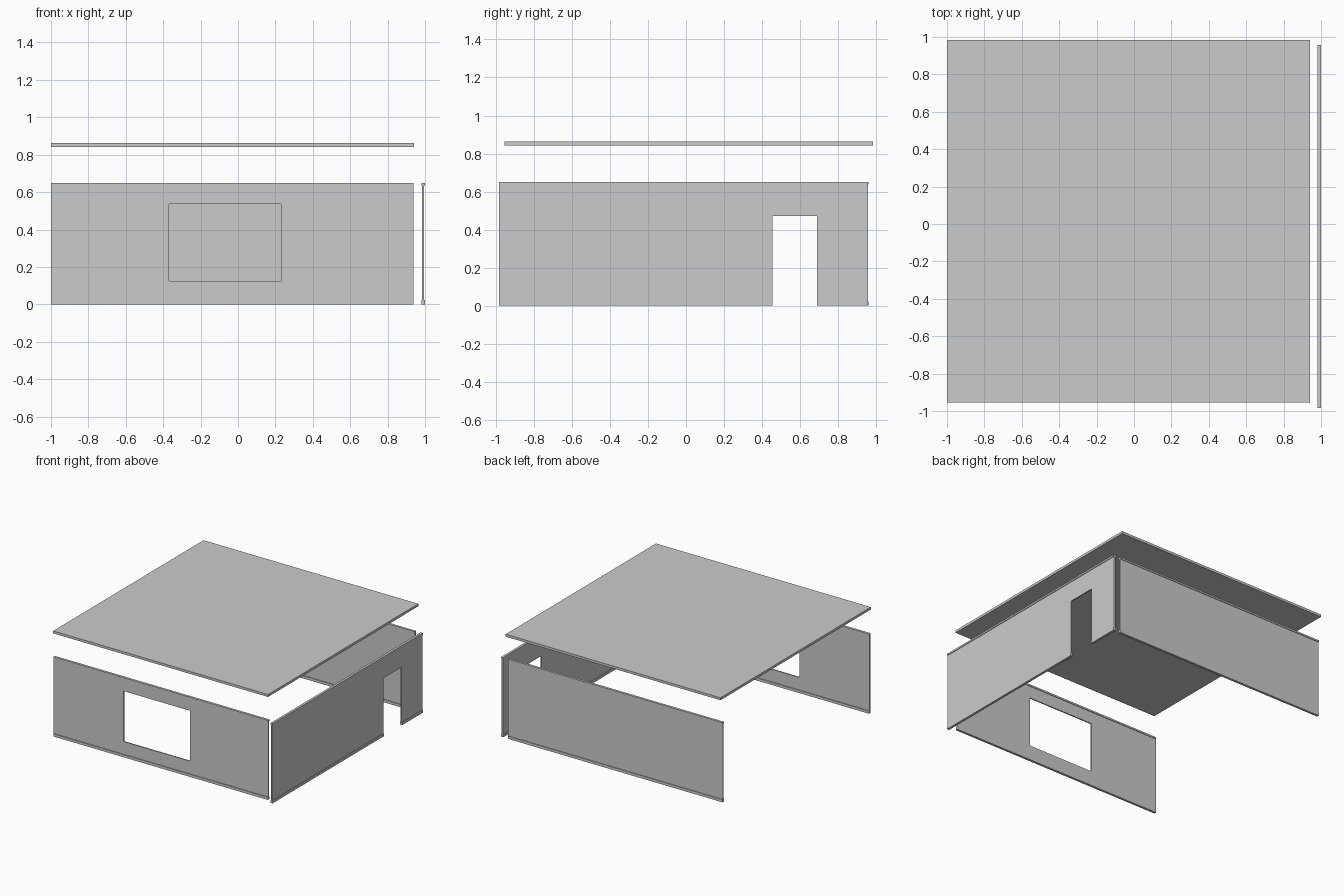
import bpy, bmesh
from mathutils import Matrix, Vector

if "Cube" in bpy.data.objects:
    bpy.data.objects.remove(bpy.data.objects["Cube"])

H, RAIL, TOP_RAIL = 0.65, 0.022, 0.014   # wall height, bottom and top rail heights
HALF, PANEL = 0.010, 0.005               # half thickness of rails and of panel


def box(name, lo, hi):
    bm = bmesh.new()
    bmesh.ops.create_cube(bm, size=1)
    lo, hi = Vector(lo), Vector(hi)
    for v in bm.verts:
        v.co = Vector([(lo[i] + hi[i]) / 2 + v.co[i] * (hi[i] - lo[i]) for i in range(3)])
    return finish(name, bm)


def finish(name, bm):
    bmesh.ops.recalc_face_normals(bm, faces=bm.faces)
    me = bpy.data.meshes.new(name)
    bm.to_mesh(me)
    bm.free()
    ob = bpy.data.objects.new(name, me)
    bpy.context.collection.objects.link(ob)
    return ob


def wall(name, start, end, center, along_x):
    """Panel with a projecting rail at top and bottom, extruded along its length."""
    half = [(HALF, 0), (HALF, RAIL), (PANEL, RAIL),
            (PANEL, H - TOP_RAIL), (HALF, H - TOP_RAIL), (HALF, H)]
    profile = half + [(-t, z) for t, z in reversed(half)]
    bm = bmesh.new()
    if along_x:
        pts, step = [(start, center + t, z) for t, z in profile], (end - start, 0, 0)
    else:
        pts, step = [(center + t, start, z) for t, z in profile], (0, end - start, 0)
    face = bm.faces.new([bm.verts.new(p) for p in pts])
    ext = bmesh.ops.extrude_face_region(bm, geom=[face])
    bmesh.ops.translate(bm, vec=step,
                        verts=[g for g in ext["geom"] if isinstance(g, bmesh.types.BMVert)])
    return finish(name, bm)


def cut(ob, lo, hi):
    cutter = box("opening_cutter", lo, hi)
    cutter.hide_render = True
    mod = ob.modifiers.new("opening", "BOOLEAN")
    mod.operation, mod.solver, mod.object = "DIFFERENCE", "EXACT", cutter
    bpy.context.view_layer.objects.active = ob
    bpy.ops.object.modifier_apply(modifier=mod.name)
    bpy.data.objects.remove(cutter)


# Roof slab floating above the walls
box("roof_panel", (-1, -0.955, 0.842), (0.94, 0.983, 0.862))

# Front wall with window
front = wall("front_wall", -1, 0.937, -0.943, True)
cut(front, (-0.37, -1.1, 0.125), (0.23, -0.8, 0.537))

# Plain back wall
wall("back_wall", -1, 0.937, 0.949, True)

# Right wall with doorway
right = wall("right_wall", -0.983, 0.956, 0.99, False)
cut(right, (0.9, 0.455, -0.1), (1.1, 0.69, 0.472))
